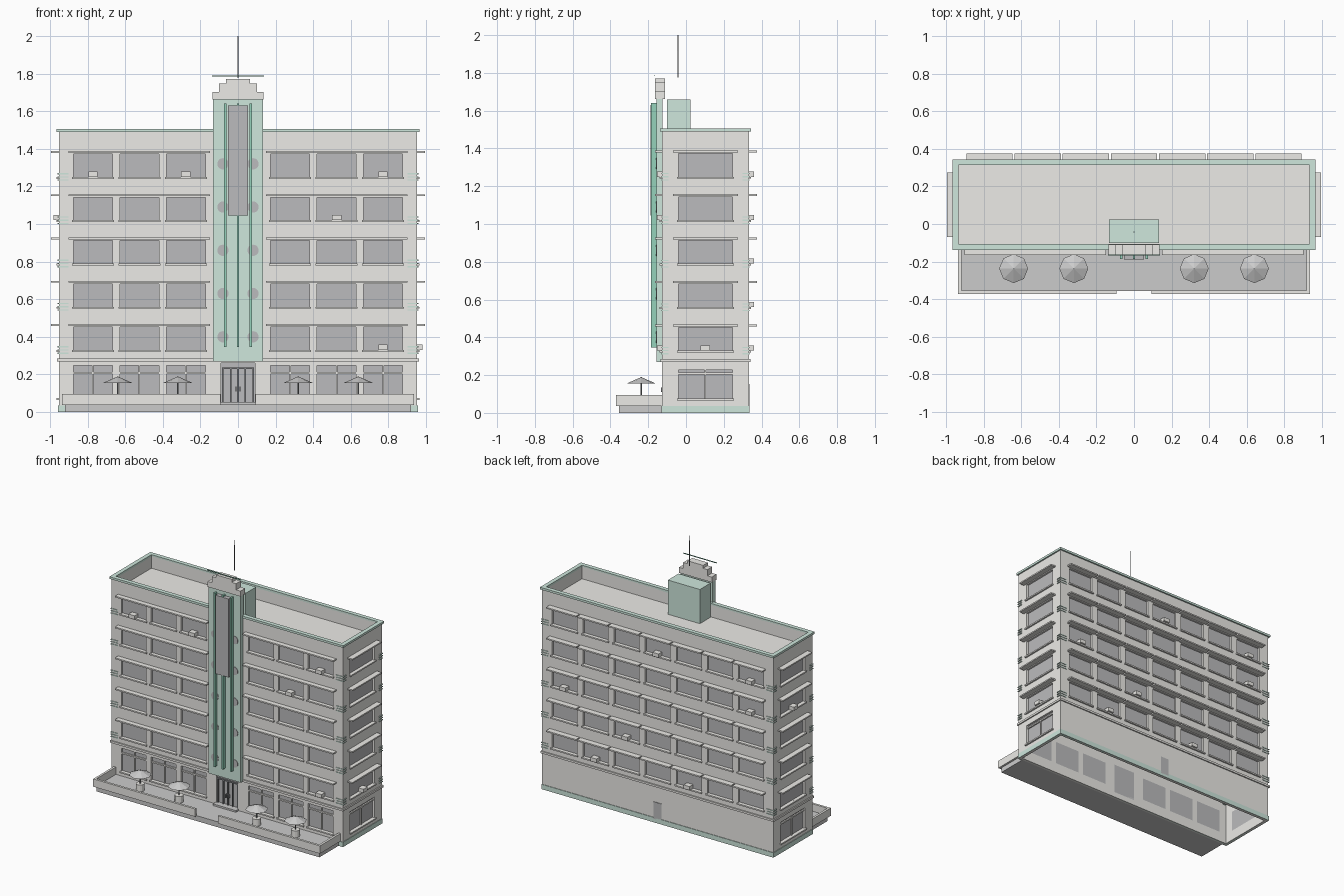
import bpy, bmesh, math
from mathutils import Matrix, Vector

if "Cube" in bpy.data.objects:
    bpy.data.objects.remove(bpy.data.objects["Cube"])

X, YF, YB = 0.953, -0.127, 0.333          # outer wall planes
FLOORS = [0.33 + 0.23 * k for k in range(5)]  # upper sill heights
SIDE_Y = 0.103


def material(name, rgb):
    m = bpy.data.materials.new(name)
    m.diffuse_color = (*rgb, 1)
    m.use_nodes = True
    m.node_tree.nodes["Principled BSDF"].inputs["Base Color"].default_value = m.diffuse_color
    return m


CREAM = material("cream_render", (0.84, 0.83, 0.80))
MINT = material("mint_render", (0.62, 0.80, 0.72))
GREEN = material("green_trim", (0.30, 0.65, 0.50))
GLASS = material("grey_glass", (0.50, 0.50, 0.51))
DARK = material("dark_metal", (0.25, 0.26, 0.27))


def finish(name, bm, mat):
    me = bpy.data.meshes.new(name)
    bm.to_mesh(me)
    bm.free()
    ob = bpy.data.objects.new(name, me)
    bpy.context.collection.objects.link(ob)
    if mat:
        me.materials.append(mat)
    return ob


def boxes(name, bounds, mat=None):
    """One object from a list of (x0, x1, y0, y1, z0, z1)."""
    bm = bmesh.new()
    for x0, x1, y0, y1, z0, z1 in bounds:
        c = Vector((x0 + x1, y0 + y1, z0 + z1)) / 2
        s = (abs(x1 - x0), abs(y1 - y0), abs(z1 - z0), 1)
        bmesh.ops.create_cube(bm, size=1, matrix=Matrix.Translation(c) @ Matrix.Diagonal(s))
    return finish(name, bm, mat)


def cones(name, items, segs, mat=None, axis="Z"):
    """One object from a list of (x, y, z, height, r_bottom, r_top)."""
    bm = bmesh.new()
    rot = Matrix.Rotation(math.pi / 2, 4, "X") if axis == "Y" else Matrix()
    for x, y, z, h, r1, r2 in items:
        bmesh.ops.create_cone(bm, cap_ends=True, segments=segs, radius1=r1, radius2=r2, depth=h,
                              matrix=Matrix.Translation((x, y, z)) @ rot)
    return finish(name, bm, mat)


def on_wall(side, u0, u1, z0, z1, d0, d1):
    """Bounds on a facade: u along the wall, d outward from it."""
    if side == "front":
        return (u0, u1, YF - d0, YF - d1, z0, z1)
    if side == "back":
        return (u0, u1, YB + d0, YB + d1, z0, z1)
    s = 1 if side == "right" else -1
    return (s * (X + d0), s * (X + d1), u0, u1, z0, z1)


def ring(o, t, z0, z1):
    """Four boxes round the building: o outward, t inward of the walls."""
    return [(-X - o, X + o, YF - o, YF + t, z0, z1), (-X - o, X + o, YB - t, YB + o, z0, z1),
            (-X - o, -X + t, YF + t, YB - t, z0, z1), (X - t, X + o, YF + t, YB - t, z0, z1)]


# window layout: (side, u centre, half width, z0, z1)
front_u = [s * c for s in (-1, 1) for c in (0.277, 0.524, 0.771)]
back_u = [0.256 * i for i in range(-3, 4)]
upper = []
for z in FLOORS:
    upper += [("front", u, 0.103, z, z + 0.122) for u in front_u]
    upper += [("back", u, 0.103, z, z + 0.122) for u in back_u]
    upper += [(s, SIDE_Y, 0.142, z, z + 0.122) for s in ("left", "right")]
shop = [("front", u, 0.103, 0.075, 0.247) for u in front_u]
shop += [(s, SIDE_Y, 0.142, 0.075, 0.228) for s in ("left", "right")]
windows = upper + shop

# hollow shell, open underneath, with window and door openings
shell = boxes("main_walls", [(-X, X, YF, YB, 0, 1.495)], CREAM)
hollow = boxes("cavity_cutter", [(-0.933, 0.933, YF + 0.02, YB - 0.02, -0.1, 1.385),
                                 (-0.933, 0.933, YF + 0.02, YB - 0.02, 1.405, 1.6)])
holes = boxes("opening_cutter", [on_wall(s, u - w, u + w, a, b, -0.04, 0.04) for s, u, w, a, b in windows]
              + [on_wall("front", -0.09, 0.09, 0.04, 0.262, -0.04, 0.04)])
for cutter in (hollow, holes):
    cutter.hide_render = True
    mod = shell.modifiers.new(cutter.name, "BOOLEAN")
    mod.operation, mod.solver, mod.object = "DIFFERENCE", "EXACT", cutter
dg = bpy.context.evaluated_depsgraph_get()
baked = bpy.data.meshes.new_from_object(shell.evaluated_get(dg))
shell.modifiers.clear()
shell.data = baked
for cutter in (hollow, holes):
    bpy.data.objects.remove(cutter)

# glazing, sills and shopfront bars
boxes("window_glass", [on_wall(s, u - w, u + w, a, b, -0.02, -0.015) for s, u, w, a, b in windows], GLASS)
boxes("window_sills", [on_wall(s, u - w - 0.008, u + w + 0.008, a - 0.01, a, -0.015, 0.012)
                       for s, u, w, a, b in windows], CREAM)
bars = []
for s, u, w, a, b in shop:
    bars.append(on_wall(s, u - 0.004, u + 0.004, a, b, -0.015, -0.007))
    bars.append(on_wall(s, u - w, u + w, 0.203, 0.213, -0.015, -0.005))
boxes("shopfront_bars", bars, CREAM)

# concrete eyebrows above the windows
brows = []
for z in FLOORS:
    a, b = z + 0.053 + 0.075, z + 0.053 + 0.085
    brows += [on_wall("front", *r, a, b, 0, 0.037) for r in ((-0.9, -0.15), (0.15, 0.9))]
    brows += [on_wall("back", u - 0.123, u + 0.123, a, b, 0, 0.043) for u in back_u]
    brows += [on_wall(s, SIDE_Y - 0.172, SIDE_Y + 0.172, a, b, 0, 0.04) for s in ("left", "right")]
boxes("window_eyebrows", brows, CREAM)

# green speed stripes wrapping the corners
stripes = []
for z in FLOORS:
    for dz in (-0.017, 0, 0.017):
        for s in (-1, 1):
            for y0, y1 in ((YF - 0.004, YF + 0.035), (YB - 0.035, YB + 0.004)):
                stripes.append((s * 0.9, s * (X + 0.006), y0, y1, z + dz - 0.003, z + dz + 0.003))
boxes("corner_stripes", stripes, MINT)

# air conditioners: side, u, floor
units = [("front", -0.771, 4), ("front", -0.277, 4), ("front", 0.771, 4), ("front", 0.524, 3),
         ("front", 0.771, 0), ("left", SIDE_Y, 3), ("right", SIDE_Y, 0),
         ("back", 0, 4), ("back", 0.768, 2), ("back", -0.768, 4), ("back", -0.768, 3),
         ("back", 0.256, 1), ("back", 0.512, 0), ("back", -0.256, 0)]
boxes("air_conditioners", [on_wall(s, u - 0.025, u + 0.025, FLOORS[k], FLOORS[k] + 0.028, -0.015, 0.027)
                           for s, u, k in units], CREAM)

# horizontal trims
boxes("plinth", ring(0.004, 0.015, 0, 0.036), MINT)
boxes("first_floor_band", ring(0.009, 0.01, 0.269, 0.284), CREAM)
boxes("parapet_cap", ring(0.011, 0.02, 1.49, 1.506), MINT)

# central pylon with fins, portholes, sign panel and stepped crown
boxes("pylon", [(-0.132, 0.132, -0.157, -0.125, 0.27, 1.665)], MINT)
boxes("pylon_fins", [(x - 0.006, x + 0.006, -0.185, -0.157, 0.345, 1.64) for x in (-0.068, 0, 0.068)], GREEN)
boxes("sign_panel", [(-0.054, 0.054, -0.188, -0.157, 1.045, 1.63)], GLASS)
cones("portholes", [(s * 0.08, -0.157, 0.4 + 0.23 * k, 0.006, 0.03, 0.03)
                    for s in (-1, 1) for k in range(5)], 20, GLASS, "Y")
boxes("pylon_crown", [(-w, w, -0.165, -0.11, a, b) for w, a, b in
                      ((0.136, 1.662, 1.702), (0.1, 1.702, 1.748), (0.064, 1.748, 1.77))], CREAM)
boxes("crown_light_bar", [(-0.137, 0.137, -0.167, -0.163, 1.784, 1.79)], GREEN)
boxes("lift_penthouse", [(-0.132, 0.132, -0.1, 0.025, 1.405, 1.66)], MINT)
cones("mast", [(0, -0.042, 1.8875, 0.225, 0.003, 0.002)], 8, DARK)

# entrance and rear door
boxes("entrance_glass", [on_wall("front", -0.09, 0.09, 0.04, 0.262, -0.02, -0.015)], GLASS)
boxes("entrance_frame", [on_wall("front", x - 0.004, x + 0.004, 0.05, 0.235, -0.015, -0.005)
                         for x in (-0.082, -0.038, 0, 0.038, 0.082)]
      + [on_wall("front", -0.085, 0.085, 0.228, 0.238, -0.015, -0.003)], DARK)
boxes("door_handles", [(x - 0.003, x + 0.003, YF - 0.006, YF + 0.012, 0.11, 0.135) for x in (-0.01, 0.01)], DARK)
boxes("entrance_step", [(-0.095, 0.095, -0.16, YF + 0.02, 0.03, 0.053)])
boxes("service_door", [on_wall("back", -0.033, 0.033, 0.02, 0.153, -0.01, 0.004)], GLASS)

# terrace with low walls
boxes("terrace_deck", [(-0.92, 0.92, -0.355, YF, 0, 0.04)])
low = []
for s in (-1, 1):
    low += [(s * 0.093, s * 0.935, -0.371, -0.354, 0.037, 0.095),
            (s * 0.918, s * 0.935, -0.354, YF, 0.037, 0.095)]
boxes("terrace_walls", low, CREAM)

# cafe tables under octagonal parasols
spots = [(x, -0.237) for x in (-0.64, -0.32, 0.32, 0.64)]
cones("cafe_tables", [(x, y, 0.065, 0.05, 0.03, 0.03) for x, y in spots], 12, CREAM)
cones("parasol_poles", [(x, y, 0.115, 0.15, 0.004, 0.004) for x, y in spots], 8, DARK)
cones("parasol_canopies", [(x, y, 0.172, 0.033, 0.077, 0.002) for x, y in spots], 8)
